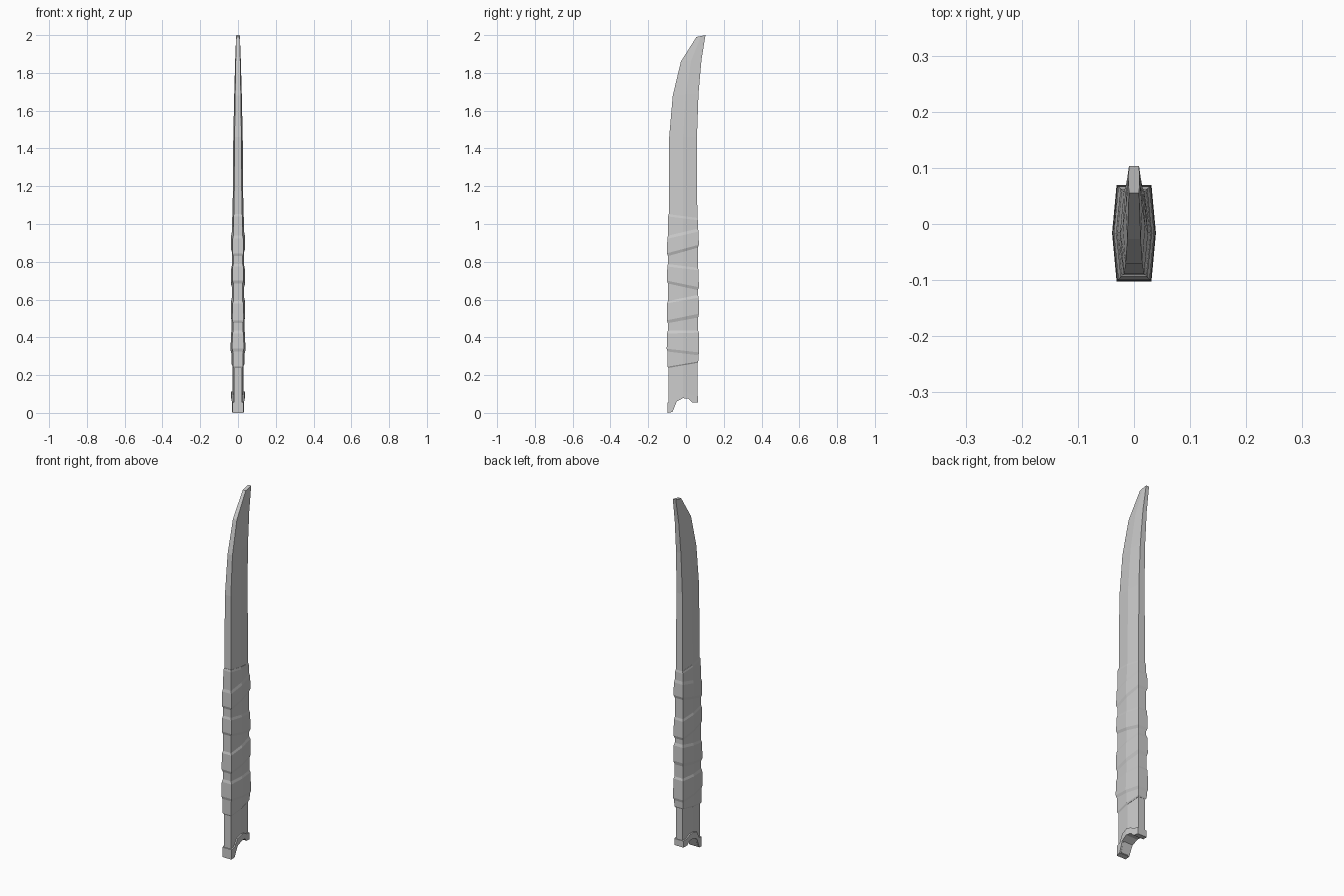
import bpy, bmesh

if "Cube" in bpy.data.objects:
    bpy.data.objects.remove(bpy.data.objects["Cube"])


def loft(name, rings):
    """Skin equal-length vertex rings and cap both ends."""
    bm = bmesh.new()
    rows = [[bm.verts.new(p) for p in ring] for ring in rings]
    n = len(rows[0])
    for a, b in zip(rows, rows[1:]):
        for i in range(n):
            j = (i + 1) % n
            bm.faces.new((a[i], a[j], b[j], b[i]))
    bm.faces.new(rows[0])
    bm.faces.new(rows[-1])
    bmesh.ops.recalc_face_normals(bm, faces=bm.faces)
    mesh = bpy.data.meshes.new(name)
    bm.to_mesh(mesh)
    bm.free()
    obj = bpy.data.objects.new(name, mesh)
    bpy.context.collection.objects.link(obj)
    return obj


def hexagon(yf, yb, zf, zb, edge, ridge):
    """Six-sided section: flat front and back edges, ridged sides, tilted front to back."""
    ym, zm = (yf + yb) / 2, (zf + zb) / 2
    return [(-edge, yf, zf), (edge, yf, zf), (ridge, ym, zm),
            (edge, yb, zb), (-edge, yb, zb), (-ridge, ym, zm)]


def strip(name, columns):
    """Side-profile plate: each column is y, bottom z, top z, half width."""
    return loft(name, [[(-w, y, b), (w, y, b), (w, y, t), (-w, y, t)]
                       for y, b, t, w in columns])


# Curved blade: front y, back y, front z, back z, edge half width, ridge half width
blade = [
    (-.093, .060, .30, .30, .021, .029),
    (-.091, .060, 1.00, 1.00, .021, .029),
    (-.089, .058, 1.46, 1.46, .018, .025),
    (-.070, .066, 1.68, 1.69, .015, .020),
    (-.027, .082, 1.86, 1.87, .012, .015),
    (.055, .103, 1.99, 2.00, .009, .010),
]
loft("blade", [hexagon(*s) for s in blade])

# Notched lower end: y, bottom z
notch = [(-.093, 0), (-.070, .005), (-.048, .060), (-.016, .078),
         (.012, .076), (.032, .056), (.060, .054)]


def width(y, edge, ridge):
    return ridge - (ridge - edge) * min(1, abs(y + .0165) / .0765)


strip("lower_handle", [(y, b + .003, .30, width(y, .021, .029)) for y, b in notch])

# Thicker collar following the notch
tops = [.055, .060, .100, .113, .108, .095, .090]
strip("end_collar", [(y * 1.04, b, t, width(y, .028, .036))
                     for (y, b), t in zip(notch, tops)])

# Overlapping handle wraps: front z, back z, thickness above the blade
steps = [
    (.238, .265, .001), (.245, .272, .006), (.325, .305, .007),
    (.340, .320, .012), (.420, .425, .010), (.435, .437, .005),
    (.475, .505, .005), (.490, .525, .011), (.580, .610, .009),
    (.592, .625, .004), (.685, .650, .004), (.700, .665, .010),
    (.775, .755, .008), (.788, .768, .004), (.830, .875, .004),
    (.845, .890, .010), (.922, .960, .008), (.938, .976, .004),
    (1.040, 1.020, .003), (1.052, 1.032, .000),
]
loft("handle_wrap", [hexagon(-.0925 - t * .8, .060 + t * .8, f, b, .0215 + t * .8, .0295 + t * .8)
                     for f, b, t in steps])
